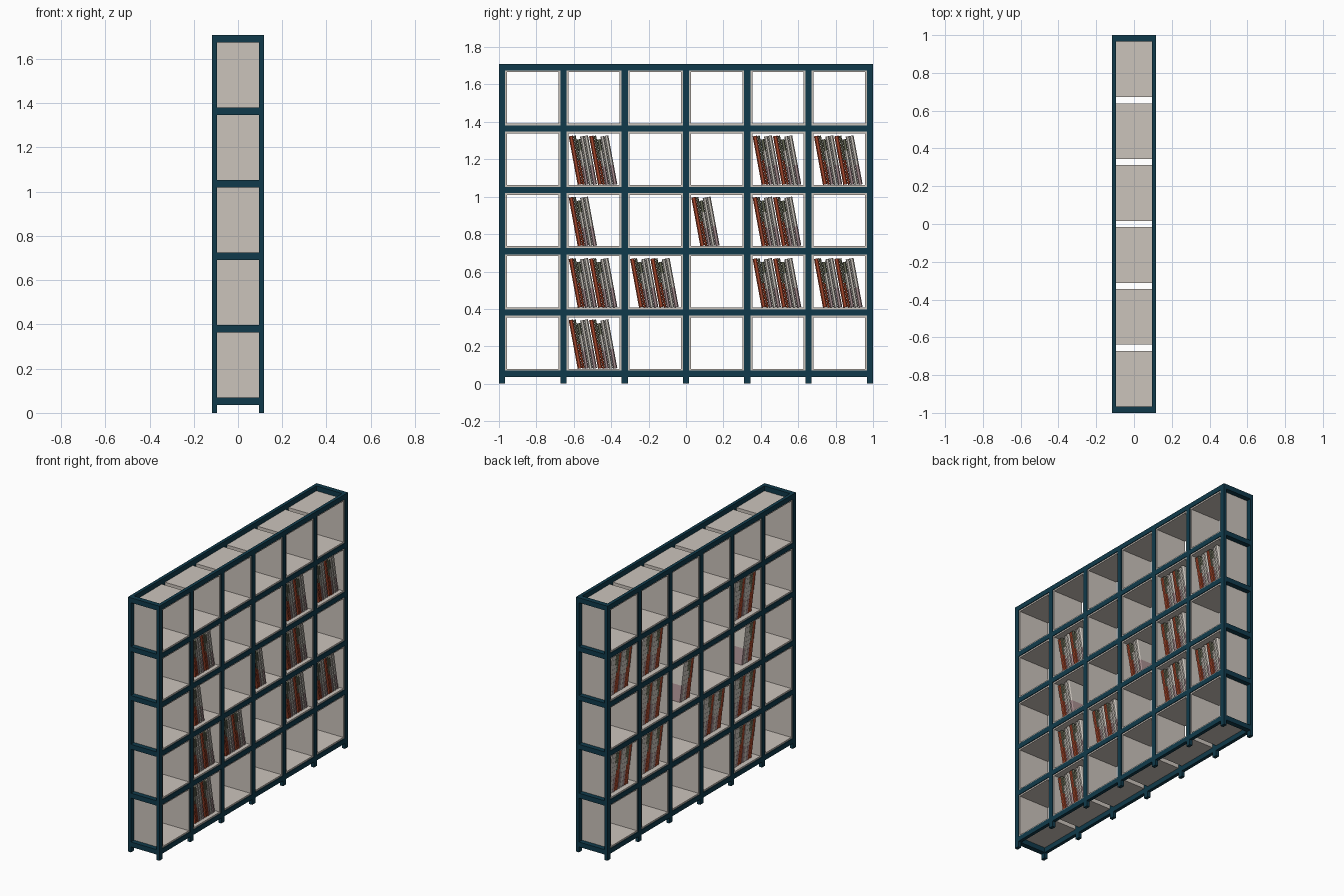
import bpy, math
from mathutils import Matrix, Vector

if "Cube" in bpy.data.objects:
    bpy.data.objects.remove(bpy.data.objects["Cube"])

P = 0.3278           # cell pitch
T = 0.033            # frame bar face width
D = 0.022            # frame bar depth
XO = 0.117           # outer half depth
Z0 = 0.053           # centre height of the lowest rail
TOP = Z0 + 5 * P + T / 2
WALL = 0.010


def mat(name, c):
    m = bpy.data.materials.new(name)
    m.diffuse_color = (*c, 1)
    m.use_nodes = True
    m.node_tree.nodes["Principled BSDF"].inputs["Base Color"].default_value = m.diffuse_color
    return m


NAVY = mat("dark teal frame", (0.005, 0.042, 0.070))
GREY = mat("warm grey panel", (0.60, 0.55, 0.50))
RED = mat("brick red book", (0.40, 0.065, 0.025))
GREEN = mat("olive grey book", (0.16, 0.17, 0.11))
LIGHT = mat("pale grey book", (0.60, 0.56, 0.51))
MAUVE = mat("mauve book", (0.40, 0.28, 0.29))


def obj(name, verts, faces, material):
    me = bpy.data.meshes.new(name)
    me.from_pydata(verts, [], faces)
    me.materials.append(material)
    o = bpy.data.objects.new(name, me)
    bpy.context.collection.objects.link(o)
    return o


def box(name, x, y, z, material):
    v = [(a, b, c) for a in x for b in y for c in z]
    f = [(0, 1, 3, 2), (4, 6, 7, 5), (0, 4, 5, 1), (2, 3, 7, 6), (0, 2, 6, 4), (1, 5, 7, 3)]
    return obj(name, v, f, material)


# frame: posts and long rails on both faces
for s in (-1, 1):
    xr = sorted((s * XO, s * (XO - D)))
    for i in range(7):
        y = (i - 3) * P
        box("post", xr, (y - T / 2, y + T / 2), (0, TOP), NAVY)
    for j in range(6):
        z = Z0 + j * P
        for i in range(6):
            y = (i - 3) * P
            box("long_rail", xr, (y + T / 2, y + P - T / 2), (z - T / 2, z + T / 2), NAVY)

# frame: short rails across both ends
for s in (-1, 1):
    for j in range(6):
        z, y = Z0 + j * P, s * 3 * P
        box("end_rail", (D - XO, XO - D), (y - T / 2, y + T / 2), (z - T / 2, z + T / 2), NAVY)


# open-ended storage box filling one cell
def cell_box(y, z):
    h = P / 2 - T / 2
    v = []
    for x in (-0.112, 0.112):
        for r in (h, h - WALL):
            v += [(x, y + a * r, z + b * r) for a, b in ((-1, -1), (1, -1), (1, 1), (-1, 1))]
    f = []
    for i in range(4):
        n = (i + 1) % 4
        f += [(i, n, 8 + n, 8 + i), (4 + n, 4 + i, 12 + i, 12 + n),
              (n, i, 4 + i, 4 + n), (8 + i, 8 + n, 12 + n, 12 + i)]
    obj("cell_box", v, f, GREY)


for i in range(6):
    for j in range(5):
        cell_box((i - 2.5) * P, Z0 + (j + 0.5) * P)


# leaning book with a rounded spine, split in height bands of colour
LEAN = math.radians(10.5)


def book(y, z, t, h, bands):
    prof = [(-0.08, 0), (-0.08, t), (0.08, t), (0.088, t * 0.75), (0.088, t * 0.25), (0.08, 0)]
    rot = Matrix.Rotation(LEAN, 4, 'X')
    n = len(prof)
    levels = [0] + [b[0] * h for b in bands]
    v = [rot @ Vector((a, b, l)) + Vector((0, y, z)) for l in levels for a, b in prof]
    f, idx = [tuple(range(n))], [0]
    for k in range(len(bands)):
        for i in range(n):
            m = (i + 1) % n
            f.append((k * n + m, k * n + i, (k + 1) * n + i, (k + 1) * n + m))
            idx.append(k)
    f.append(tuple(reversed(range(len(bands) * n, len(bands) * n + n))))
    idx.append(len(bands) - 1)
    o = obj("book", v, f, bands[0][1])
    for b in bands[1:]:
        o.data.materials.append(b[1])
    for p, k in zip(o.data.polygons, idx):
        p.material_index = k


SET = [(0.024, 0.264, [(1, RED)]),
       (0.013, 0.266, [(0.5, RED), (1, GREEN)]),
       (0.020, 0.246, [(0.4, MAUVE), (0.75, LIGHT), (1, GREEN)]),
       (0.020, 0.262, [(1, LIGHT)]),
       (0.022, 0.266, [(0.4, MAUVE), (1, LIGHT)])]

# book groups: (column, row, number of sets)
for c, r, count in [(1, 3, 2), (4, 3, 2), (5, 3, 2), (1, 2, 1), (3, 2, 1), (4, 2, 2),
                    (1, 1, 2), (2, 1, 2), (4, 1, 2), (5, 1, 2), (1, 0, 2)]:
    y = (c - 3) * P + T / 2 + WALL + 0.050
    z = Z0 + r * P + T / 2 + WALL
    for t, h, bands in SET * count:
        book(y, z, t, h, bands)
        y += (t + 0.0008) / math.cos(LEAN)
        if t == 0.022:
            y += 0.004
